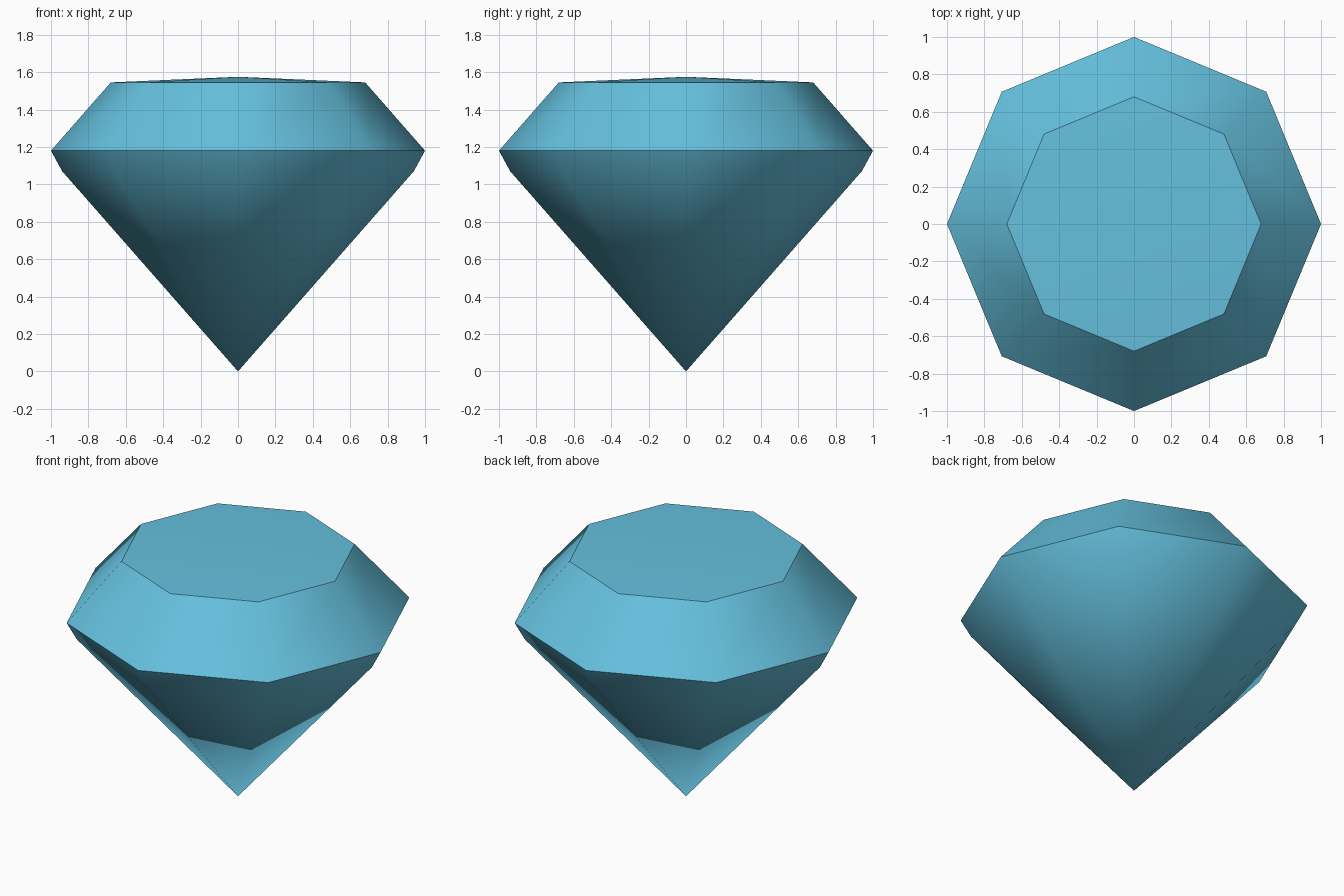
import bpy, bmesh, math
from mathutils import Vector

default_cube = bpy.data.objects.get("Cube")
if default_cube:
    bpy.data.objects.remove(default_cube, do_unlink=True)


def make_material(name, color):
    mat = bpy.data.materials.new(name)
    mat.use_nodes = True
    mat.diffuse_color = color
    mat.node_tree.nodes["Principled BSDF"].inputs["Base Color"].default_value = color
    return mat


SIDES = 8
# Half outline as radius and height: point, pavilion, girdle, table rim, table centre
PROFILE = [(0, 0), (0.94, 1.07), (1, 1.18), (0.68, 1.545), (0, 1.575)]

# Revolve the outline into an eight-sided cut stone
bm = bmesh.new()
verts = [bm.verts.new((r, 0, z)) for r, z in PROFILE]
edges = [bm.edges.new(pair) for pair in zip(verts, verts[1:])]
bmesh.ops.spin(bm, geom=verts + edges, cent=(0, 0, 0), axis=(0, 0, 1),
               angle=math.tau, steps=SIDES)
bmesh.ops.remove_doubles(bm, verts=bm.verts, dist=0.001)
bmesh.ops.dissolve_degenerate(bm, edges=bm.edges, dist=0.001)
bmesh.ops.recalc_face_normals(bm, faces=bm.faces)

mesh = bpy.data.meshes.new("cut_gemstone")
bm.to_mesh(mesh)
bm.free()
gem = bpy.data.objects.new("cut_gemstone", mesh)
bpy.context.collection.objects.link(gem)
mesh.materials.append(make_material("sky_blue", (0.13, 0.53, 0.73, 1)))

# Smooth facets, with the girdle and the table rim kept sharp
bpy.ops.object.select_all(action="DESELECT")
gem.select_set(True)
bpy.context.view_layer.objects.active = gem
bpy.ops.object.shade_smooth_by_angle(angle=math.radians(43))
